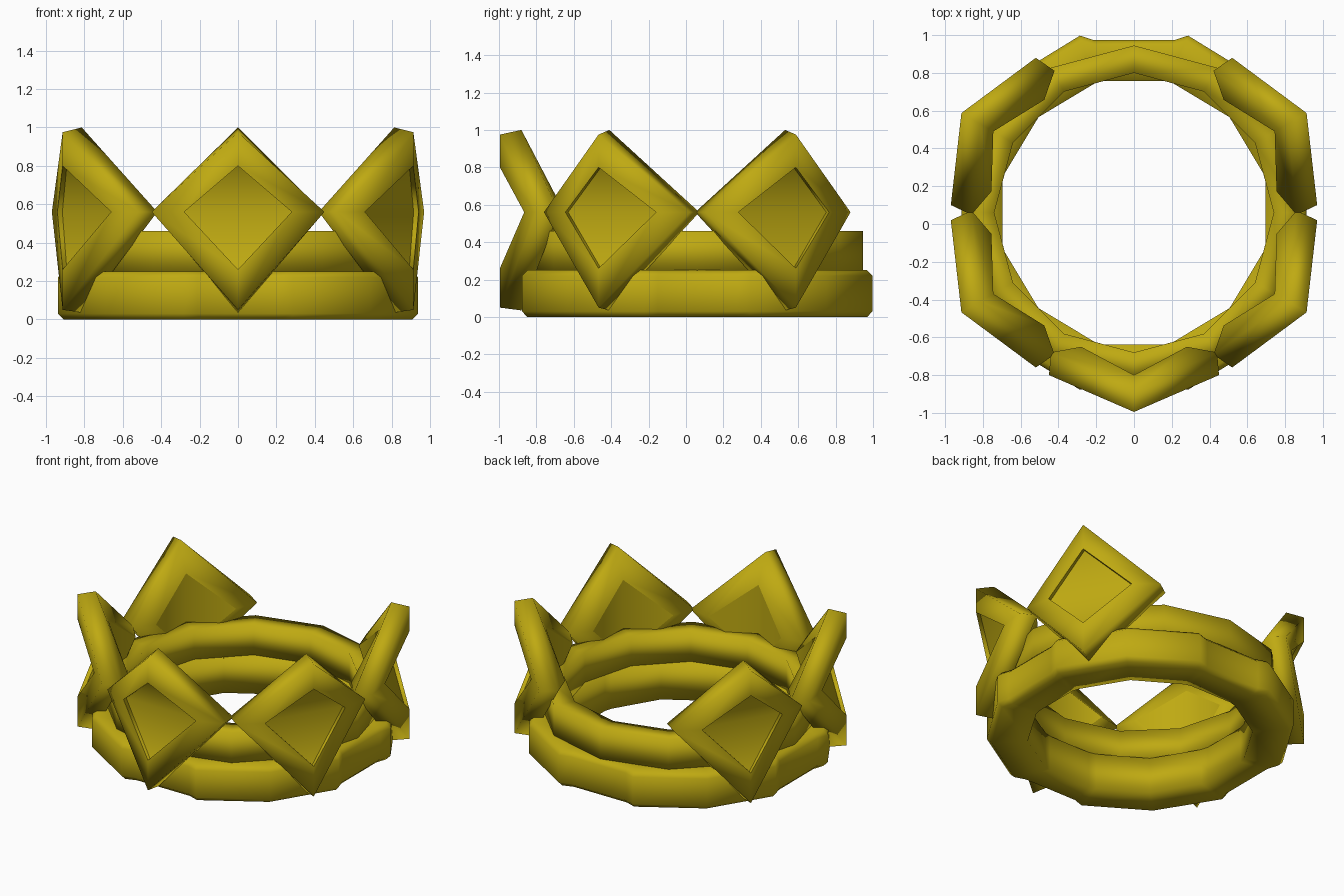
import bpy, math
from mathutils import Vector

cube = bpy.data.objects.get("Cube")
if cube:
    bpy.data.objects.remove(cube, do_unlink=True)

CENTRE_Y = 0.06

gold = bpy.data.materials.new("gold")
gold.use_nodes = True
colour = (0.52, 0.40, 0.006, 1)
gold.diffuse_color = colour
gold.node_tree.nodes["Principled BSDF"].inputs["Base Color"].default_value = colour


def make_object(name, verts, faces):
    mesh = bpy.data.meshes.new(name)
    mesh.from_pydata(verts, [], faces)
    mesh.materials.append(gold)
    obj = bpy.data.objects.new(name, mesh)
    bpy.context.collection.objects.link(obj)
    bpy.ops.object.select_all(action="DESELECT")
    obj.select_set(True)
    bpy.context.view_layer.objects.active = obj
    bpy.ops.object.mode_set(mode="EDIT")
    bpy.ops.mesh.select_all(action="SELECT")
    bpy.ops.mesh.normals_make_consistent(inside=False)
    bpy.ops.object.mode_set(mode="OBJECT")
    bpy.ops.object.shade_smooth()
    return obj


def ring(name, inner, bottom, top, chamfer, corners):
    """Band whose outer wall follows (degrees, radius) corners."""
    n = 6 if chamfer else 4
    verts, faces = [], []
    for i, (deg, r) in enumerate(corners):
        a = math.radians(deg)
        profile = [(inner, bottom), (r - chamfer, bottom)]
        if chamfer:
            profile += [(r, bottom + chamfer), (r, top - chamfer)]
        profile += [(r - chamfer, top), (inner, top)]
        verts += [(q * math.cos(a), CENTRE_Y + q * math.sin(a), z) for q, z in profile]
        nxt = (i + 1) % len(corners)
        for j in range(n):
            k = (j + 1) % n
            faces.append((i * n + j, nxt * n + j, nxt * n + k, i * n + k))
    return make_object(name, verts, faces)


def diamond(name, degrees):
    """Bent diamond plaque; points are (radial, tangent, z)."""
    a = math.radians(degrees)
    out = Vector((math.cos(a), math.sin(a), 0))
    side = Vector((-math.sin(a), math.cos(a), 0))

    def loop(r_mid, r_tip, half, top, bottom):
        return [(r_mid, 0, top), (r_tip, half, 0.56), (r_mid, 0, bottom), (r_tip, -half, 0.56)]

    points = (loop(1.03, 0.895, 0.28, 0.80, 0.26)     # sunken outer panel
              + loop(1.055, 0.925, 0.28, 0.80, 0.26)  # panel opening
              + loop(1.055, 0.86, 0.45, 0.975, 0.05)  # outer rim
              + loop(0.94, 0.74, 0.44, 1.0, 0.035)    # inner rim
              + loop(0.86, 0.71, 0.28, 0.80, 0.26))   # inner panel
    verts = [out * r + side * t + Vector((0, CENTRE_Y, z)) for r, t, z in points]
    faces = [(0, 1, 3), (1, 2, 3), (16, 17, 18), (16, 18, 19)]
    for level in (0, 4, 8, 12):
        for j in range(4):
            k = (j + 1) % 4
            faces.append((level + j, level + k, level + 4 + k, level + 4 + j))
    obj = make_object(name, verts, faces)
    # Keep the panel borders crisp
    for edge in obj.data.edges:
        levels = [v // 4 for v in edge.vertices]
        is_border = abs(edge.vertices[0] - edge.vertices[1]) != 2
        edge.use_edge_sharp = levels[0] == levels[1] and levels[0] in (0, 1, 4) and is_border
    return obj


# Lower band, with a shallow flat set into each of its four quarters
quarter = [(-17, 0.98), (-13, 0.937), (13, 0.937), (17, 0.98), (45, 0.975)]
ring("lower_band", 0.715, 0, 0.25, 0.03,
     [(turn + deg, r) for turn in (0, 90, 180, 270) for deg, r in quarter])

# Upper band
ring("upper_band", 0.74, 0.24, 0.46, 0, [(30 * i, 0.885) for i in range(12)])

# Diamonds, with the back position left open
for label, angle in (("front", -90), ("front_left", -30), ("back_left", 30),
                     ("back_right", 150), ("front_right", 210)):
    diamond(label + "_diamond", angle)
